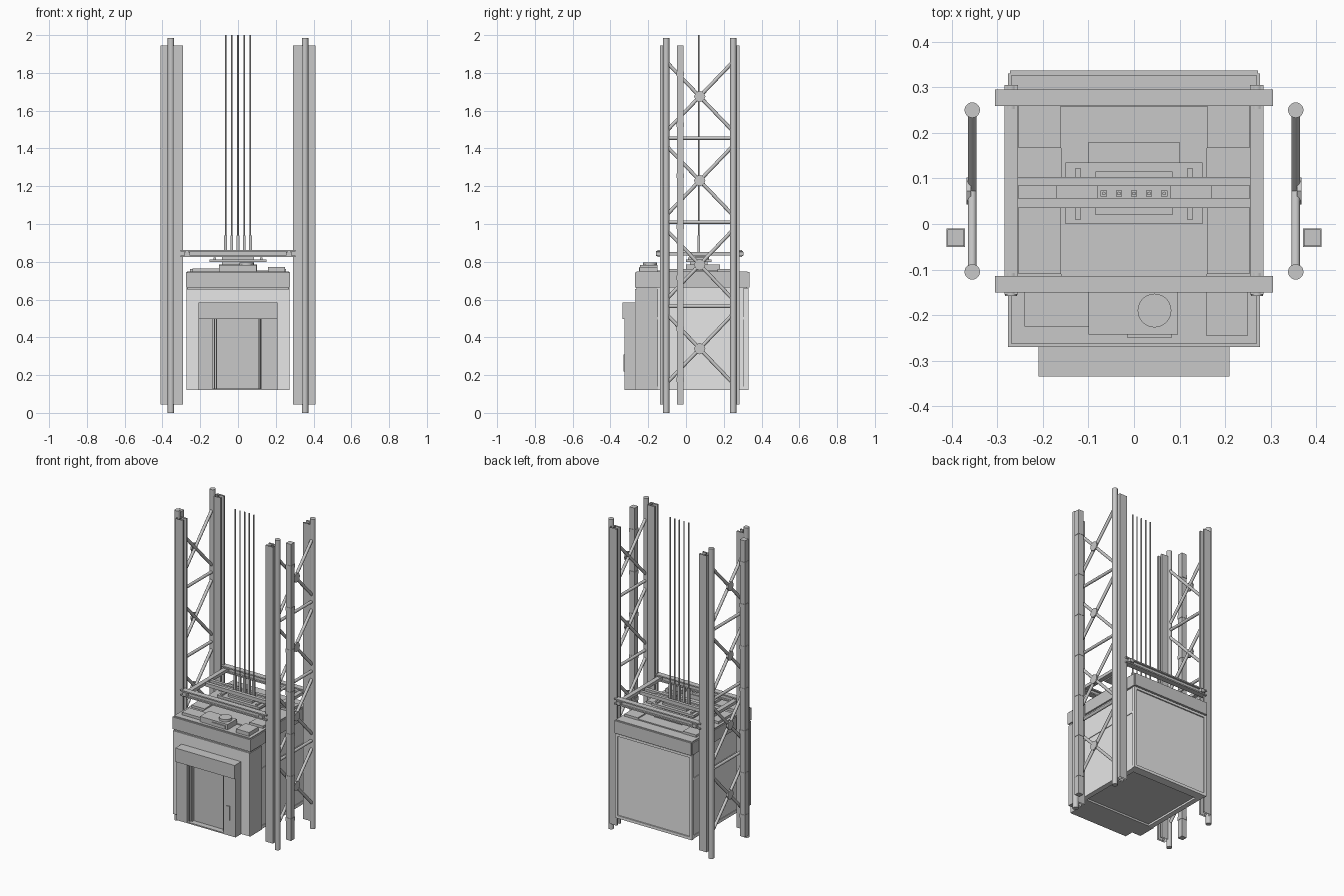
import bpy, bmesh, math
from mathutils import Vector

if "Cube" in bpy.data.objects:
    bpy.data.objects.remove(bpy.data.objects["Cube"])


def make_material(name, value):
    m = bpy.data.materials.new(name)
    m.diffuse_color = (value, value, value, 1)
    m.use_nodes = True
    m.node_tree.nodes["Principled BSDF"].inputs["Base Color"].default_value = m.diffuse_color
    return m


steel = make_material("steel_grey", 0.58)
panel = make_material("light_panel_grey", 0.8)


def finish(name, bm, smooth=False, mat=steel):
    me = bpy.data.meshes.new(name)
    bmesh.ops.recalc_face_normals(bm, faces=bm.faces[:])
    bm.to_mesh(me)
    bm.free()
    me.materials.append(mat)
    ob = bpy.data.objects.new(name, me)
    bpy.context.collection.objects.link(ob)
    if smooth:
        bpy.context.view_layer.objects.active = ob
        ob.select_set(True)
        bpy.ops.object.shade_smooth_by_angle(angle=math.radians(50))
        ob.select_set(False)
    return ob


def add_box(bm, x0, x1, y0, y1, z0, z1):
    vs = bmesh.ops.create_cube(bm, size=1)["verts"]
    for v in vs:
        v.co = Vector(((x0 + x1) / 2 + v.co.x * (x1 - x0),
                       (y0 + y1) / 2 + v.co.y * (y1 - y0),
                       (z0 + z1) / 2 + v.co.z * (z1 - z0)))


def boxes(name, *dims, mat=steel):
    bm = bmesh.new()
    for d in dims:
        add_box(bm, *d)
    return finish(name, bm, mat=mat)


def mirrored(*dims):
    """Each box plus its copy on the other side of x = 0."""
    out = []
    for x0, x1, *r in dims:
        out += [(x0, x1, *r), (-x1, -x0, *r)]
    return out


def add_rod(bm, a, b, r, n=12):
    a, b = Vector(a), Vector(b)
    d = b - a
    vs = bmesh.ops.create_cone(bm, cap_ends=True, segments=n, radius1=r,
                               radius2=r, depth=d.length)["verts"]
    q = Vector((0, 0, 1)).rotation_difference(d)
    for v in vs:
        v.co = q @ v.co + (a + b) / 2


MID = 0.0725                    # depth of the shaft centre line
POSTS = (-0.105, 0.25)          # mast pipe depths
BEAMS = (MID - 0.205, MID + 0.205)
XS = [0.34 + 0.445 * i for i in range(4)]

for side, s in (("left", -1), ("right", 1)):
    # Mast: two pipes joined by crossed braces
    bm = bmesh.new()
    for y in POSTS:
        add_rod(bm, (s * .355, y, 0), (s * .355, y, 1.985), .017, 20)
    finish(side + "_mast_pipes", bm, True)
    bm = bmesh.new()
    for z in XS:
        add_rod(bm, (s * .355, -.1, z - .18), (s * .355, .245, z + .18), .0095)
        add_rod(bm, (s * .355, -.1, z + .18), (s * .355, .245, z - .18), .0095)
    for z in XS[:3]:
        add_rod(bm, (s * .355, -.1, z + .225), (s * .355, .245, z + .225), .0095)
    finish(side + "_mast_braces", bm, True)
    # Thin outer plates where the braces cross
    bm = bmesh.new()
    for z in XS:
        add_rod(bm, (s * .358, MID, z), (s * .368, MID, z), .03, 8)
    finish(side + "_gusset_plates", bm)
    # Open-ended guide channels facing the car
    bm = bmesh.new()
    prof = [(.292, -.021), (.345, -.021), (.345, .021), (.292, .021),
            (.292, .011), (.325, .011), (.325, -.011), (.292, -.011)]
    for y in (MID - .19, MID + .19):
        lo = [bm.verts.new((s * px, y + py, .045)) for px, py in prof]
        hi = [bm.verts.new((s * px, y + py, 1.945)) for px, py in prof]
        for i in range(8):
            j = (i + 1) % 8
            bm.faces.new((lo[i], lo[j], hi[j], hi[i]))
    finish(side + "_guide_rails", bm)
    # Square outer conduit with sleeves
    bm = bmesh.new()
    x = s * .391
    add_box(bm, x - .018, x + .018, -.048, -.012, .045, 1.945)
    for i in range(7):
        z = .175 + .27 * i
        add_box(bm, x - .02, x + .02, -.05, -.01, z - .012, z + .012)
    finish(side + "_conduit", bm)

# Car shell: light cabin walls, front section and trims
boxes("cabin_walls", (-.264, .264, -.2, .322, .135, .67), mat=panel)
boxes("front_section", (-.273, .273, -.266, -.148, .12, .655),
      (-.268, .268, -.262, -.15, .65, .67))
boxes("front_wall_panel", (-.271, .271, -.27, -.264, .122, .655), mat=panel)
boxes("back_frame", *mirrored((.255, .272, .305, .33, .12, .66)),
      (-.26, .26, .305, .33, .12, .138), (-.26, .26, .305, .33, .645, .66),
      mat=panel)
boxes("cabin_base", *mirrored((.235, .268, -.15, .31, .12, .14)),
      (-.24, .24, .275, .31, .12, .14), mat=panel)
boxes("floor_plate", (-.255, .255, -.15, .3, .132, .136))
boxes("belt_trim", *mirrored((.26, .268, -.15, .31, .495, .508)), mat=panel)
boxes("roof_cap", (-.276, .276, -.27, .33, .665, .742),
      (-.272, .272, .328, .337, .665, .745),
      (-.27, .27, -.262, .326, .74, .748))

# Entrance: header, jambs, recessed doors, sill and call panel
boxes("door_header", (-.21, .21, -.335, -.26, .497, .585))
boxes("door_jambs", (-.21, -.135, -.325, -.26, .12, .5),
      (.125, .21, -.325, -.26, .12, .5))
boxes("door_panel", (-.138, .128, -.288, -.26, .125, .5))
boxes("door_edges", (-.128, -.122, -.315, -.28, .125, .497),
      (-.117, -.111, -.305, -.28, .125, .497),
      (.108, .113, -.305, -.28, .125, .497),
      (.117, .122, -.315, -.28, .125, .497))
boxes("door_sill", (-.135, .125, -.325, -.26, .12, .128))
boxes("call_panel", (.15, .17, -.331, -.32, .22, .31))

# Roof equipment
boxes("roof_panels", (-.16, .16, -.15, .258, .745, .755),
      *mirrored((.16, .254, -.11, .035, .745, .763),
                (.16, .254, .167, .26, .745, .763)))
boxes("control_box", (-.1, .097, -.243, -.15, .745, .782),
      (-.015, .083, -.249, -.243, .75, .77))
boxes("side_boxes", (-.24, -.1, -.225, -.15, .745, .765),
      (.158, .25, -.245, -.15, .745, .772))
bm = bmesh.new()
add_rod(bm, (.045, -.19, .775), (.045, -.19, .797), .037, 28)
finish("round_vent", bm, True)

# Hitch pedestal for the ropes
boxes("hitch_pedestal", (-.1, .1, 0, .18, .745, .785),
      (-.085, .085, .02, .115, .78, .826))
boxes("hitch_plate", (-.15, .15, 0, .135, .798, .813),
      *mirrored((.116, .13, .01, .122, .812, .822)))

# Lifting frame: I-beams, side rails and twin crossbars
dims = []
for y in BEAMS:
    dims += [(-.305, .305, y - .018, y + .018, .824, .832),
             (-.305, .305, y - .018, y + .018, .854, .862),
             (-.305, .305, y - .006, y + .006, .83, .856)]
boxes("frame_beams", *dims)
boxes("frame_side_rails", *mirrored((.255, .284, -.155, .305, .833, .853)))
boxes("frame_crossbars", (-.256, .256, .083, .103, .826, .848),
      (-.256, .256, .035, .057, .826, .848))
boxes("crossbar_spacers", *mirrored((.08, .17, .055, .085, .826, .84),
                                    (.17, .254, .055, .085, .826, .834)))
# Rollers at the beam ends
bm = bmesh.new()
for s in (-1, 1):
    for y in BEAMS:
        add_rod(bm, (s * .27, y - .025, .843), (s * .27, y + .025, .843), .013, 16)
finish("guide_rollers", bm, True)

# Hoist ropes and their sockets
bm = bmesh.new()
for i in range(-2, 3):
    add_rod(bm, (i * .033, .067, .9), (i * .033, .067, 2), .004, 8)
finish("hoist_ropes", bm, True)
boxes("rope_sockets", *[(i * .033 - .007, i * .033 + .007, .06, .074, .82, .94)
                        for i in range(-2, 3)])
